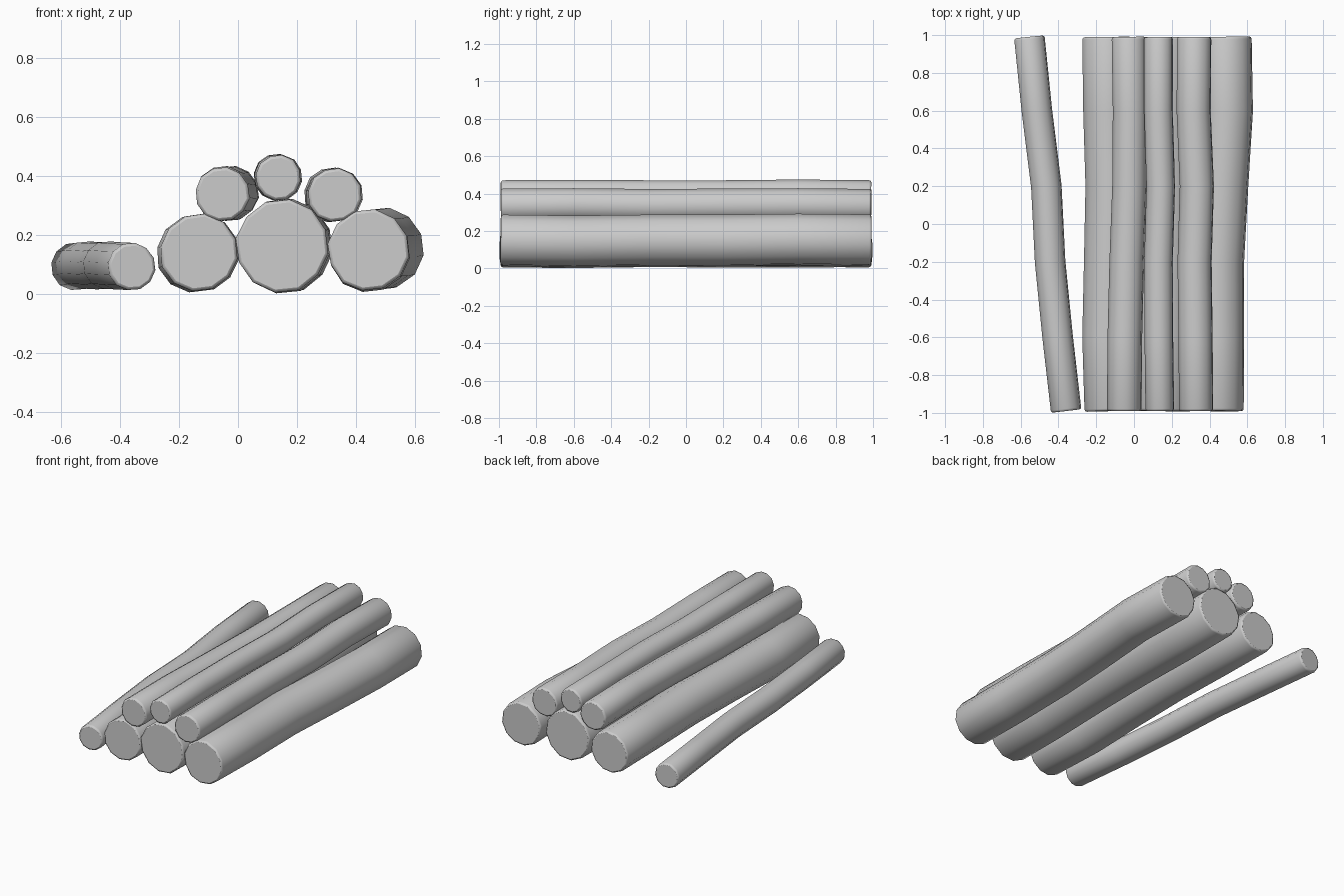
import bpy, bmesh, math, random
from mathutils import Vector

if "Cube" in bpy.data.objects:
    bpy.data.objects.remove(bpy.data.objects["Cube"])

random.seed(4)
SIDES = 12
STATIONS = [-0.99, -0.6, -0.2, 0.2, 0.6, 0.99]   # y of the bend rings, front to back

bark = bpy.data.materials.new("plain grey")
bark.diffuse_color = (0.6, 0.6, 0.6, 1)
bark.use_nodes = True
bark.node_tree.nodes["Principled BSDF"].inputs["Base Color"].default_value = bark.diffuse_color


def log(name, r, xs, zs):
    """Bent log: rings along a wobbly centreline, rounded rims, flat caps."""
    pts = [Vector(p) for p in zip(xs, STATIONS, zs)]
    rings = []
    for i, p in enumerate(pts):
        t = (pts[min(i + 1, 5)] - pts[max(i - 1, 0)]).normalized()
        if i == 0:      # rounded front rim
            rings += [(p, t, r - 0.010), (p + t * 0.004, t, r - 0.003), (p + t * 0.012, t, r)]
        elif i == 5:    # rounded back rim
            rings += [(p - t * 0.012, t, r), (p - t * 0.004, t, r - 0.003), (p, t, r - 0.010)]
        else:
            rings.append((p, t, r))
    wobble = [random.uniform(-0.02, 0.015) for _ in range(SIDES)]
    bm = bmesh.new()
    loops = []
    for p, t, rad in rings:
        u = Vector((0, 0, 1)).cross(t).normalized()
        w = t.cross(u)
        loop = []
        for k in range(SIDES):
            a = 2 * math.pi * (k + 0.3) / SIDES
            q = rad * (1.01 + wobble[k])
            loop.append(bm.verts.new(p + u * math.cos(a) * q + w * math.sin(a) * q))
        loops.append(loop)
    for a, b in zip(loops, loops[1:]):
        for k in range(SIDES):
            n = (k + 1) % SIDES
            bm.faces.new((a[k], a[n], b[n], b[k]))
    bm.faces.new(loops[0])
    bm.faces.new(loops[-1])
    bmesh.ops.recalc_face_normals(bm, faces=bm.faces)
    for f in bm.faces:
        f.smooth = len(f.verts) == 4
    me = bpy.data.meshes.new(name)
    bm.to_mesh(me)
    bm.free()
    me.materials.append(bark)
    ob = bpy.data.objects.new(name, me)
    bpy.context.collection.objects.link(ob)


# Bottom row
log("loose_log", 0.081, [-0.36, -0.405, -0.445, -0.465, -0.515, -0.555],
    [0.093, 0.095, 0.098, 0.095, 0.098, 0.093])
log("left_log", 0.131, [-0.133, -0.145, -0.136, -0.128, -0.14, -0.145],
    [0.14, 0.136, 0.14, 0.138, 0.138, 0.136])
log("middle_log", 0.157, [0.15, 0.155, 0.16, 0.165, 0.155, 0.155],
    [0.163, 0.16, 0.165, 0.163, 0.163, 0.165])
log("right_log", 0.138, [0.443, 0.445, 0.445, 0.467, 0.492, 0.485],
    [0.148, 0.143, 0.148, 0.148, 0.153, 0.149])
# Top row
log("top_left_log", 0.092, [-0.053, -0.05, -0.04, -0.025, -0.022, -0.028],
    [0.338, 0.342, 0.338, 0.34, 0.342, 0.338])
log("top_middle_log", 0.077, [0.137, 0.132, 0.13, 0.142, 0.13, 0.13],
    [0.394, 0.396, 0.394, 0.394, 0.398, 0.394])
log("top_right_log", 0.091, [0.328, 0.325, 0.32, 0.332, 0.315, 0.318],
    [0.335, 0.337, 0.333, 0.335, 0.337, 0.333])
